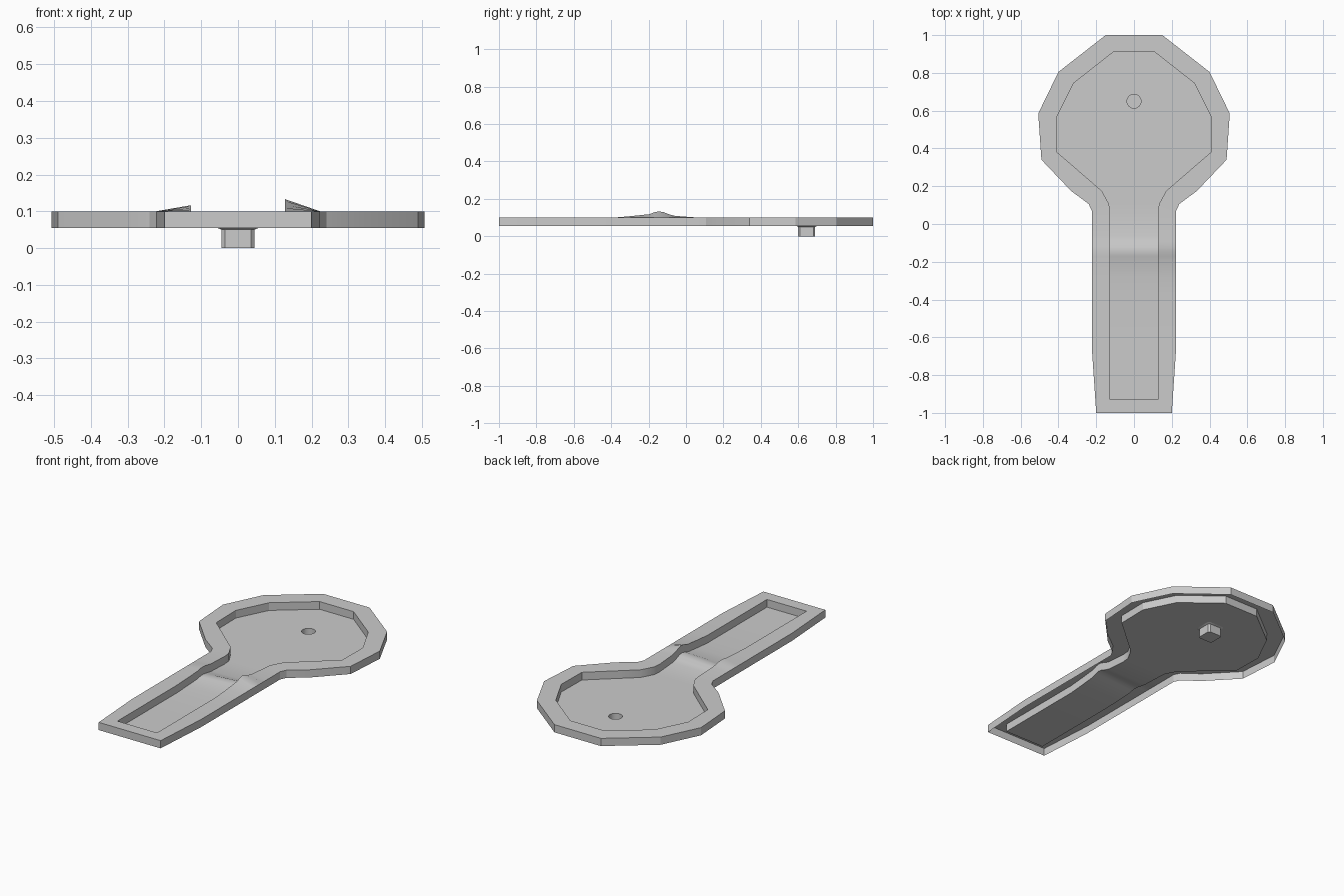
import bpy, bmesh, math

if "Cube" in bpy.data.objects:
    bpy.data.objects.remove(bpy.data.objects["Cube"])

RIM_Z, BASE_Z = 0.10, 0.055

# half outline, head to tail: outer x, outer y, inner x, inner y
HEAD = [(.15, 1.0, .11, .91), (.40, .805, .32, .745), (.507, .585, .41, .565),
        (.49, .34, .407, .38), (.333, .175, .26, .253), (.24, .106, .17, .175),
        (.223, .07, .132, .105)]
TAIL = [(.223, -.66, .128, -.66), (.2, -1.0, .128, -.93)]
# thumb ridge across the handle: y, height
RIDGE = [(.06, 0), (-.06, .009), (-.09, .017), (-.12, .029), (-.145, .033),
         (-.17, .028), (-.195, .018), (-.28, .009), (-.38, 0)]

rows = [(*r, 0) for r in HEAD]
rows += [(.223, y, .128, y, h) for y, h in RIDGE]
rows += [(*r, 0) for r in TAIL]


def finish(bm, name):
    mesh = bpy.data.meshes.new(name)
    bm.to_mesh(mesh)
    bm.free()
    ob = bpy.data.objects.new(name, mesh)
    bpy.context.collection.objects.link(ob)
    bpy.ops.object.select_all(action='DESELECT')
    ob.select_set(True)
    bpy.context.view_layer.objects.active = ob
    bpy.ops.object.shade_smooth_by_angle(angle=math.radians(25))
    return ob


# Tray: outer wall, rim and inner wall as bands of a closed outline, then floor
bm = bmesh.new()
outline = [(1, r) for r in rows] + [(-1, r) for r in reversed(rows)]
loops = [[], [], [], []]
for s, (ox, oy, ix, iy, h) in outline:
    lift = h if s > 0 else h * .5
    for loop, co in zip(loops, ((s * ox, oy, BASE_Z), (s * ox, oy, RIM_Z),
                                (s * ix, iy, RIM_Z + lift), (s * ix, iy, BASE_Z + lift))):
        loop.append(bm.verts.new(co))
n = len(outline)
for a, b in zip(loops, loops[1:]):
    for i in range(n):
        j = (i + 1) % n
        bm.faces.new((a[i], a[j], b[j], b[i]))

floor = loops[3]
HOLE_ROW = 1
for i in range(len(rows) - 1):
    quad = (floor[i], floor[i + 1], floor[n - 2 - i], floor[n - 1 - i])
    if i != HOLE_ROW:
        bm.faces.new(quad)
        continue
    # this floor strip has the round socket in it
    edges = []
    for k in range(4):
        pair = (quad[k], quad[(k + 1) % 4])
        edges.append(bm.edges.get(pair) or bm.edges.new(pair))
    rings = [[bm.verts.new((.037 * math.cos(t * math.tau / 24),
                            .65 + .037 * math.sin(t * math.tau / 24), z))
              for t in range(24)] for z in (BASE_Z, .02)]
    edges += [bm.edges.new((rings[0][t], rings[0][(t + 1) % 24])) for t in range(24)]
    bmesh.ops.triangle_fill(bm, use_beauty=True, edges=edges)
    for t in range(24):
        u = (t + 1) % 24
        bm.faces.new((rings[0][t], rings[0][u], rings[1][u], rings[1][t]))
    bm.faces.new(rings[1])
bmesh.ops.recalc_face_normals(bm, faces=bm.faces[:])
bm.normal_update()
if sum(f.normal.z * f.calc_area() for f in bm.faces) < 0:
    bmesh.ops.reverse_faces(bm, faces=bm.faces[:])
finish(bm, "handle_tray")

# Peg: square post with cut corners and a small flare under the floor
bm = bmesh.new()
prev = None
for half, z in ((.045, 0), (.045, .05), (.055, .0545)):
    c = half * .8
    ring = [bm.verts.new((x, .645 + y, z)) for x, y in (
        (half, -c), (half, c), (c, half), (-c, half),
        (-half, c), (-half, -c), (-c, -half), (c, -half))]
    if prev:
        for i in range(8):
            j = (i + 1) % 8
            bm.faces.new((prev[i], prev[j], ring[j], ring[i]))
    else:
        bm.faces.new(ring[::-1])
    prev = ring
finish(bm, "mounting_peg")
